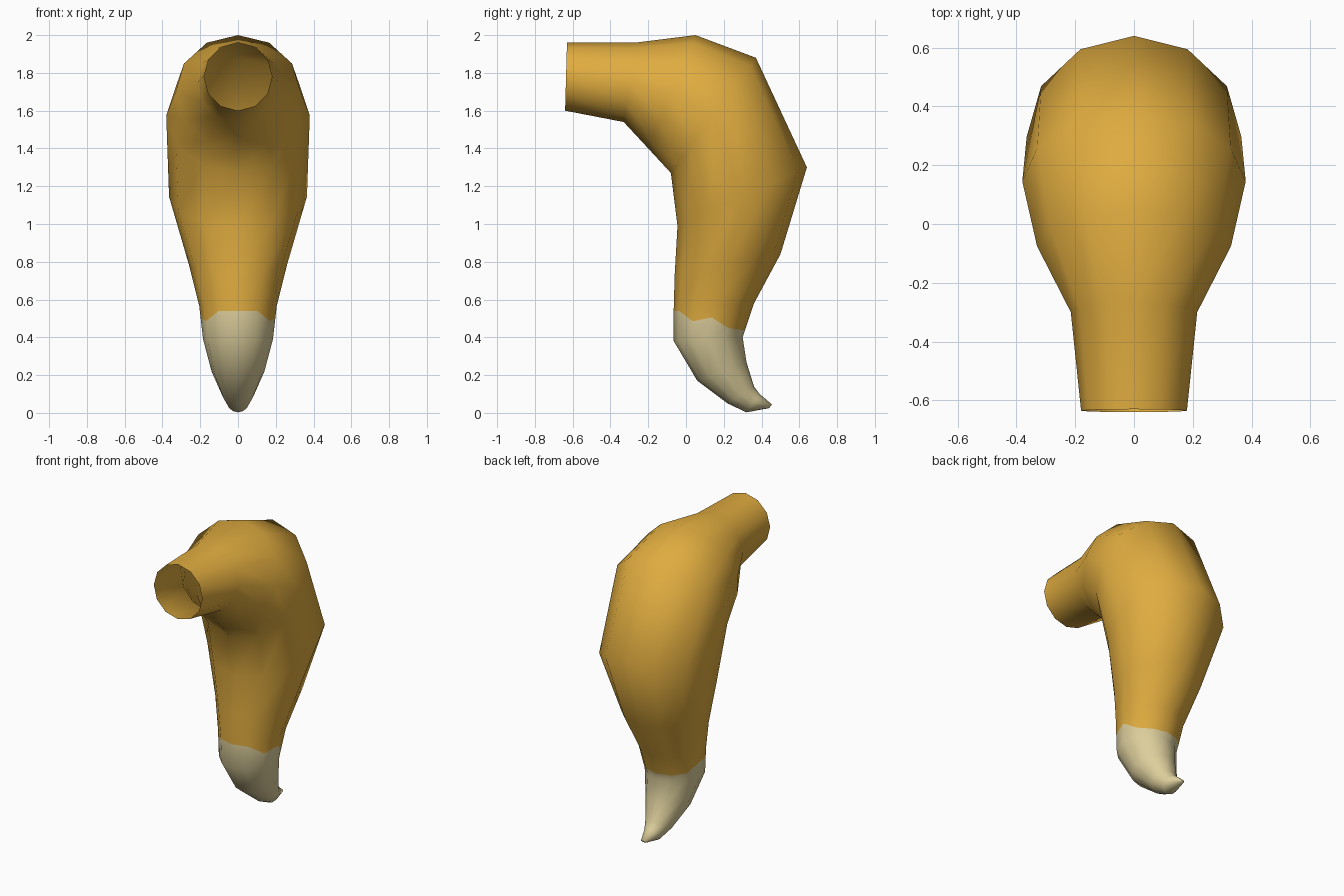
import bpy, bmesh, math

if "Cube" in bpy.data.objects:
    bpy.data.objects.remove(bpy.data.objects["Cube"])

SIDES = 12

def material(name, rgb):
    m = bpy.data.materials.new(name)
    m.diffuse_color = (*rgb, 1)
    m.use_nodes = True
    m.node_tree.nodes["Principled BSDF"].inputs["Base Color"].default_value = m.diffuse_color
    return m

# Each ring: outer point (y, z), inner point (y, z), half width
RINGS = [
    (-0.63, 1.96, -0.64, 1.60, 0.18),
    (-0.27, 1.96, -0.33, 1.54, 0.215),
    (0.05, 2.00, -0.20, 1.40, 0.33),
    (0.37, 1.88, -0.08, 1.27, 0.38),
    (0.64, 1.30, -0.045, 0.99, 0.365),
    (0.50, 0.84, -0.06, 0.73, 0.26),
    (0.36, 0.58, -0.065, 0.55, 0.205),
    (0.30, 0.40, -0.065, 0.38, 0.185),
    (0.32, 0.27, 0.06, 0.17, 0.14),
    (0.36, 0.14, 0.22, 0.05, 0.085),
    (0.39, 0.10, 0.32, 0.003, 0.055),
    (0.455, 0.045, 0.44, 0.025, 0.02),
]
# Height of the wavy colour edge, from the back round to the front
EDGE = [0.44, 0.44, 0.45, 0.505, 0.485, 0.54, 0.54]

def ring_points(r):
    yo, zo, yi, zi, w = r
    pts = []
    for i in range(SIDES):
        a = 2 * math.pi * i / SIDES
        c = math.cos(a)
        pts.append((w * math.sin(a), (yo + yi) / 2 + (yo - yi) / 2 * c,
                    (zo + zi) / 2 + (zo - zi) / 2 * c))
    return pts

rings = [ring_points(r) for r in RINGS]

# Extra loop on the surface that follows the colour edge
wavy = []
for i, (p, q) in enumerate(zip(rings[6], rings[7])):
    t = (p[2] - EDGE[min(i, SIDES - i)]) / (p[2] - q[2])
    wavy.append(tuple(p[k] + (q[k] - p[k]) * t for k in range(3)))
rings.insert(7, wavy)

# Bent limb: open at the front end, closed at the pointed tip
bm = bmesh.new()
loops = [[bm.verts.new(p) for p in ring] for ring in rings]
for n, (a, b) in enumerate(zip(loops, loops[1:])):
    for i in range(SIDES):
        j = (i + 1) % SIDES
        f = bm.faces.new((a[i], a[j], b[j], b[i]))
        f.material_index = 1 if n >= 7 else 0
tip = bm.faces.new(loops[-1])
tip.material_index = 1
bmesh.ops.recalc_face_normals(bm, faces=bm.faces)
# Make sure the normals point outwards
bm.faces.ensure_lookup_table()
if tip.normal.y < 0:
    bmesh.ops.reverse_faces(bm, faces=bm.faces)
for f in bm.faces:
    f.smooth = True

mesh = bpy.data.meshes.new("curved_limb")
bm.to_mesh(mesh)
bm.free()
mesh.materials.append(material("golden orange", (0.74, 0.41, 0.05)))
mesh.materials.append(material("cream tip", (0.72, 0.62, 0.33)))
obj = bpy.data.objects.new("curved_limb", mesh)
bpy.context.collection.objects.link(obj)
